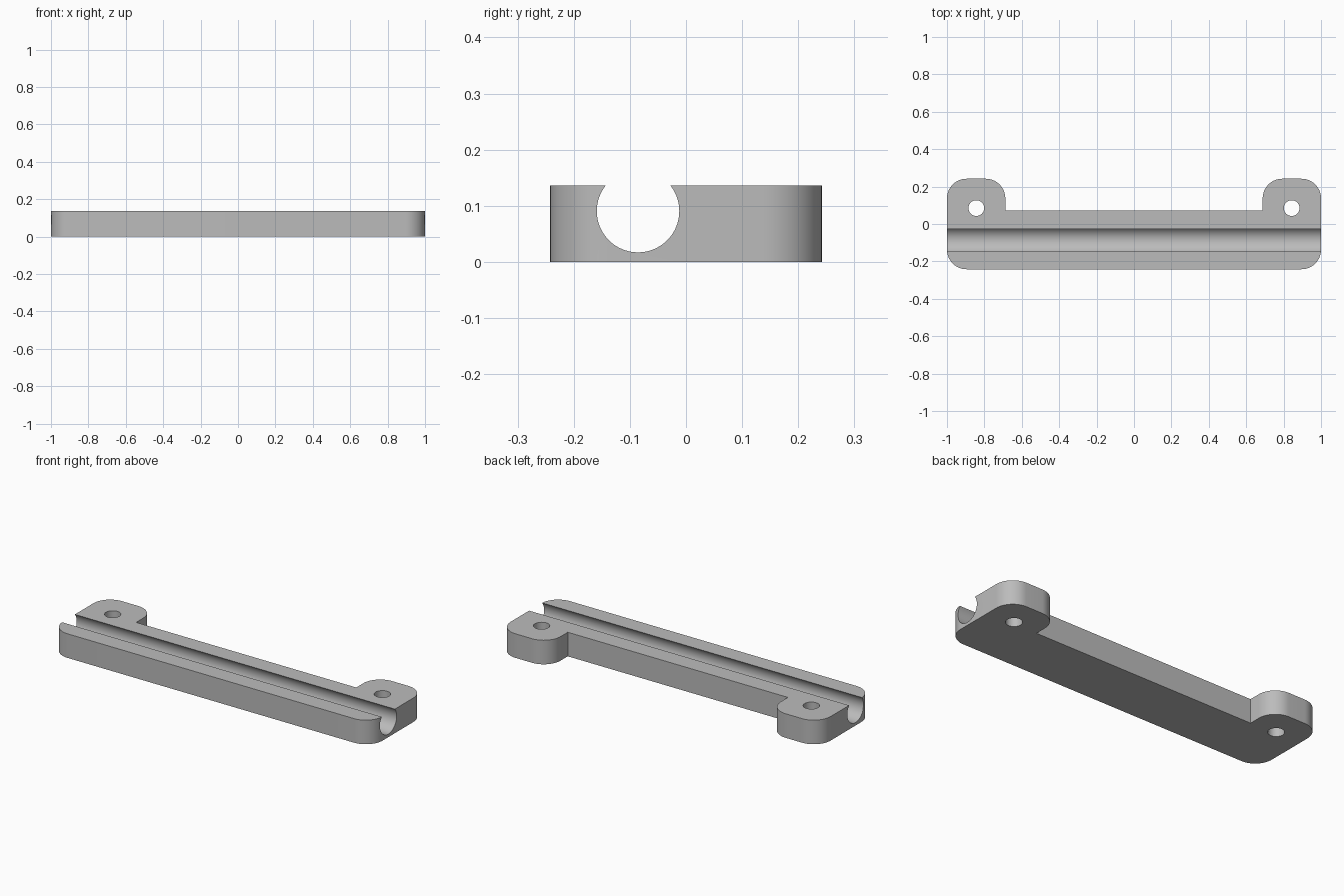
import bpy, bmesh
from math import sin, cos, pi, radians
from mathutils import Matrix

cube = bpy.data.objects.get("Cube")
if cube:
    bpy.data.objects.remove(cube, do_unlink=True)

HEIGHT = 0.136
FRONT, BACK, STEP = -0.242, 0.242, 0.073   # y of front edge, tab tops, middle strip
TAB_IN = 0.688                             # x of the inner side of each tab
CORNER = 0.105

grey = bpy.data.materials.new("plain grey")
grey.use_nodes = True
colour = (0.5, 0.5, 0.5, 1)
grey.diffuse_color = colour
grey.node_tree.nodes["Principled BSDF"].inputs["Base Color"].default_value = colour


def make_object(name, bm):
    mesh = bpy.data.meshes.new(name)
    bm.to_mesh(mesh)
    bm.free()
    obj = bpy.data.objects.new(name, mesh)
    bpy.context.collection.objects.link(obj)
    mesh.materials.append(grey)
    return obj


def rounded(cx, cy, start, steps=16):
    """Quarter-circle corner running counter-clockwise from a start angle."""
    angles = [radians(start) + pi / 2 * i / steps for i in range(steps + 1)]
    return [(cx + CORNER * cos(a), cy + CORNER * sin(a)) for a in angles]


def cylinder(name, radius, length, matrix, sides):
    bm = bmesh.new()
    bmesh.ops.create_cone(bm, cap_ends=True, segments=sides, radius1=radius,
                          radius2=radius, depth=length, matrix=matrix)
    return make_object(name, bm)


# Bracket body: half outline, mirrored and extruded
half = rounded(1 - CORNER, FRONT + CORNER, -90)
half += rounded(1 - CORNER, BACK - CORNER, 0)
half += rounded(TAB_IN + CORNER, BACK - CORNER, 90)
half.append((TAB_IN, STEP))
outline = half + [(-x, y) for x, y in reversed(half)]
bm = bmesh.new()
base = bm.faces.new([bm.verts.new((x, y, 0)) for x, y in outline])
top = bmesh.ops.extrude_face_region(bm, geom=[base])["geom"]
bmesh.ops.translate(bm, vec=(0, 0, HEIGHT),
                    verts=[v for v in top if isinstance(v, bmesh.types.BMVert)])
bmesh.ops.recalc_face_normals(bm, faces=bm.faces)
body = make_object("bracket_body", bm)

# Rod channel along the length, and a screw hole in each tab
along_x = Matrix.Translation((0, -0.0855, 0.0905)) @ Matrix.Rotation(pi / 2, 4, "Y")
cutters = [cylinder("channel_cutter", 0.0735, 3, along_x, 96)]
for side, x in (("left", 0.843), ("right", -0.843)):
    place = Matrix.Translation((x, 0.085, HEIGHT / 2))
    cutters.append(cylinder(side + "_hole_cutter", 0.042, 1, place, 48))

bpy.ops.object.select_all(action="DESELECT")
bpy.context.view_layer.objects.active = body
body.select_set(True)
for cutter in cutters:
    cutter.hide_render = True
    cut = body.modifiers.new(cutter.name, "BOOLEAN")
    cut.operation = "DIFFERENCE"
    cut.solver = "EXACT"
    cut.object = cutter
    bpy.ops.object.modifier_apply(modifier=cut.name)
    bpy.data.objects.remove(cutter, do_unlink=True)

bpy.ops.object.shade_smooth_by_angle(angle=radians(30))
